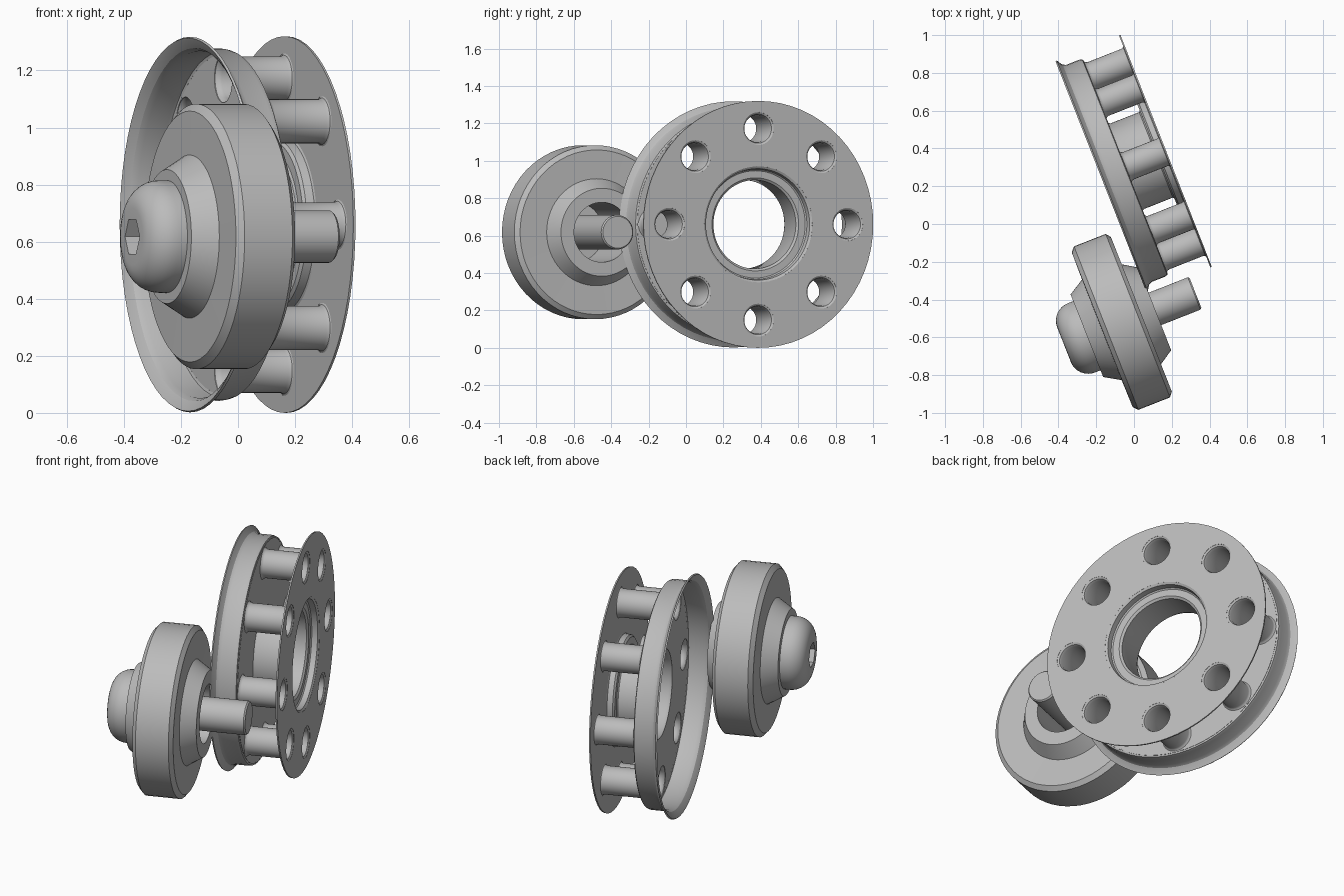
import bpy, bmesh, math
from mathutils import Matrix, Vector

old = bpy.data.objects.get("Cube")
if old:
    bpy.data.objects.remove(old, do_unlink=True)

# Single bare metal colour
GREY = (0.5, 0.5, 0.5, 1.0)
metal = bpy.data.materials.new("grey metal")
metal.use_nodes = True
metal.diffuse_color = GREY
metal.node_tree.nodes["Principled BSDF"].inputs["Base Color"].default_value = GREY

# Both assemblies share one horizontal axis direction; local z runs along it, local x is up
ANGLE = math.radians(21.5)
AXIS = Vector((math.cos(ANGLE), math.sin(ANGLE), 0))
UP = Vector((0, 0, 1))


def frame(x, y, z):
    side = AXIS.cross(UP)
    m = Matrix((UP, side, AXIS)).transposed().to_4x4()
    m.translation = (x, y, z)
    return m


WHEEL = frame(0.17, 0.387, 0.66)
ROLLER = frame(-0.068, -0.52, 0.618)


def activate(obj):
    bpy.ops.object.select_all(action='DESELECT')
    obj.select_set(True)
    bpy.context.view_layer.objects.active = obj


def finish(obj, place):
    obj.data.transform(place)
    obj.data.materials.clear()
    obj.data.materials.append(metal)
    activate(obj)
    bpy.ops.object.shade_smooth_by_angle(angle=math.radians(28))
    return obj


def lathe(name, profile, place, sides=64, closed=False, wall=0, cut=None):
    """Revolve (position, radius) points around local z."""
    bm = bmesh.new()
    rings = []
    for i in range(sides):
        a = math.tau * i / sides
        rings.append([bm.verts.new((r * math.cos(a), r * math.sin(a), s)) for s, r in profile])
    n = len(profile)
    for i in range(sides):
        a, b = rings[i], rings[(i + 1) % sides]
        for j in range(n if closed else n - 1):
            k = (j + 1) % n
            bm.faces.new((a[j], b[j], b[k], a[k]))
    bmesh.ops.remove_doubles(bm, verts=bm.verts, dist=1e-5)
    bmesh.ops.dissolve_degenerate(bm, edges=bm.edges, dist=1e-6)
    bmesh.ops.recalc_face_normals(bm, faces=bm.faces)
    mesh = bpy.data.meshes.new(name)
    bm.to_mesh(mesh)
    bm.free()
    obj = bpy.data.objects.new(name, mesh)
    bpy.context.collection.objects.link(obj)
    activate(obj)
    if wall:
        mod = obj.modifiers.new("wall", 'SOLIDIFY')
        mod.thickness = wall
        mod.offset = 0
        bpy.ops.object.modifier_apply(modifier=mod.name)
    if cut:
        mod = obj.modifiers.new("cut", 'BOOLEAN')
        mod.operation = 'DIFFERENCE'
        mod.solver = 'EXACT'
        mod.object = cut
        bpy.ops.object.modifier_apply(modifier=mod.name)
        bpy.data.objects.remove(cut, do_unlink=True)
    return finish(obj, place)


HOLES = [(0.512 * math.cos(math.tau * k / 8), 0.512 * math.sin(math.tau * k / 8)) for k in range(8)]


def pierced_disc(name, radius, bore, hole, depth, thickness):
    """Flat disc with a centre bore and a ring of eight holes."""
    curve = bpy.data.curves.new(name, 'CURVE')
    curve.dimensions = '2D'
    curve.fill_mode = 'BOTH'
    curve.extrude = thickness / 2
    circles = [(0, 0, radius, 64), (0, 0, bore, 64)] + [(x, y, hole, 32) for x, y in HOLES]
    for cx, cy, r, sides in circles:
        spline = curve.splines.new('POLY')
        spline.points.add(sides - 1)
        spline.use_cyclic_u = True
        for i, p in enumerate(spline.points):
            a = math.tau * i / sides
            p.co = (cx + r * math.cos(a), cy + r * math.sin(a), 0, 1)
    obj = bpy.data.objects.new(name, curve)
    bpy.context.collection.objects.link(obj)
    activate(obj)
    bpy.ops.object.convert(target='MESH')
    obj = bpy.context.object
    return finish(obj, place=WHEEL @ Matrix.Translation((0, 0, depth)))


# Wheel: outer plate, drum base and drum wall with a flared lip
BACK = -0.23
pierced_disc("outer_plate", 0.66, 0.31, 0.088, -0.004, 0.008)
pierced_disc("drum_base", 0.605, 0.243, 0.085, BACK - 0.004, 0.008)
lathe("drum_wall", [(-0.367, 0.656), (-0.357, 0.638), (-0.345, 0.622), (-0.325, 0.613),
                    (BACK - 0.022, 0.613), (BACK - 0.008, 0.61), (BACK - 0.004, 0.598)],
      WHEEL, wall=0.009)

# Stepped centre sleeve
lathe("centre_sleeve", [(-0.003, 0.313), (-0.01, 0.301), (-0.04, 0.297), (-0.048, 0.288),
                        (-0.048, 0.25), (-0.056, 0.24), (BACK + 0.01, 0.24), (BACK - 0.004, 0.246)],
      WHEEL, wall=0.007)

# Eight spacer tubes flared at both ends
for number, (x, y) in enumerate(HOLES):
    lathe(f"spacer_tube_{number + 1}",
          [(-0.003, 0.09), (-0.009, 0.08), (-0.022, 0.075),
           (BACK + 0.015, 0.075), (BACK + 0.004, 0.079), (BACK - 0.004, 0.087)],
          WHEEL @ Matrix.Translation((x, y, 0)), sides=32, wall=0.005)

# Roller: chamfered tyre with a conical hub on each side and a bore
lathe("roller", [(-0.195, 0.16), (-0.195, 0.235), (-0.11, 0.286), (-0.108, 0.44),
                 (-0.085, 0.465), (0.095, 0.465), (0.115, 0.44), (0.112, 0.286),
                 (0.192, 0.235), (0.192, 0.16)], ROLLER, closed=True)

# Bolt: domed head with a hexagonal socket, plain shank
bpy.ops.mesh.primitive_cylinder_add(vertices=6, radius=0.07, depth=0.16, location=(0, 0, -0.325))
socket = bpy.context.object
socket.name = "socket_cutter"
socket.hide_render = True
dome = [(-0.225 - 0.1 * math.sin(t), 0.1 + 0.097 * math.cos(t))
        for t in (math.pi / 2 * i / 8 for i in range(9))]
lathe("bolt_head", [(-0.194, 0), (-0.194, 0.197)] + dome + [(-0.325, 0)], ROLLER, cut=socket)
lathe("bolt_shank", [(-0.2, 0), (-0.2, 0.092), (0.415, 0.092), (0.423, 0.085), (0.423, 0)],
      ROLLER, sides=40)
